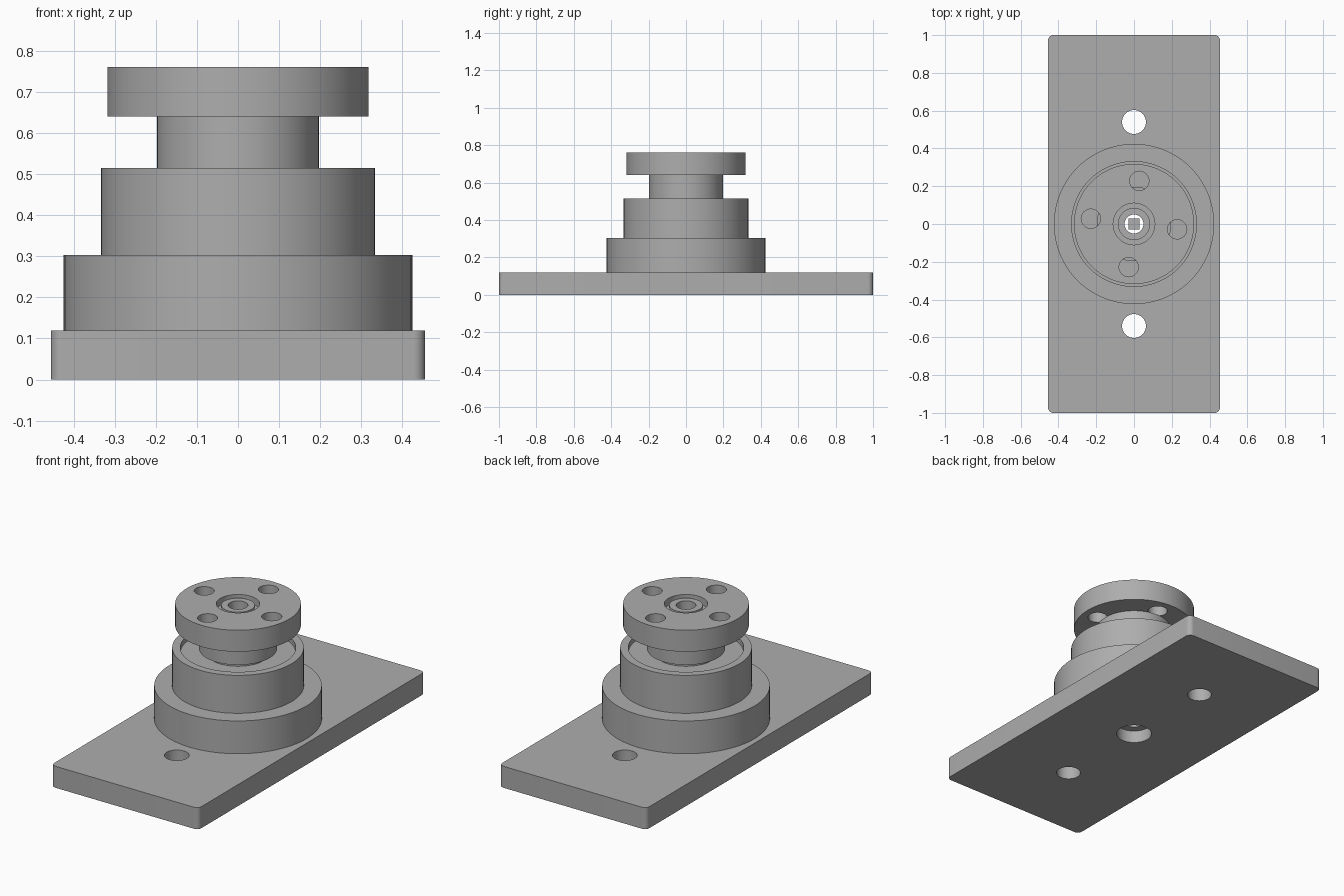
import bpy, bmesh, math

cube = bpy.data.objects.get("Cube")
if cube:
    bpy.data.objects.remove(cube)

metal = bpy.data.materials.new("machined grey")
metal.use_nodes = True
GREY = (0.42, 0.42, 0.42, 1)
metal.diffuse_color = GREY
metal.node_tree.nodes["Principled BSDF"].inputs["Base Color"].default_value = GREY
BORE = 0.05


def finish(name, bm):
    bmesh.ops.recalc_face_normals(bm, faces=bm.faces)
    mesh = bpy.data.meshes.new(name)
    bm.to_mesh(mesh)
    bm.free()
    mesh.materials.append(metal)
    obj = bpy.data.objects.new(name, mesh)
    bpy.context.collection.objects.link(obj)
    return obj


def lathe(name, profile, steps=96):
    """Spin a closed (radius, height) outline around z."""
    bm = bmesh.new()
    verts = [bm.verts.new((r, 0, z)) for r, z in profile]
    edges = [bm.edges.new((v, verts[i - 1])) for i, v in enumerate(verts)]
    bmesh.ops.spin(bm, geom=verts + edges, cent=(0, 0, 0), axis=(0, 0, 1),
                   angle=math.tau, steps=steps, use_duplicate=False)
    bmesh.ops.remove_doubles(bm, verts=bm.verts, dist=1e-5)
    return finish(name, bm)


def tube(name, outer, inner, bottom, top):
    return lathe(name, [(inner, bottom), (outer, bottom), (outer, top), (inner, top)])


def box(name, sx, sy, bottom, top):
    bm = bmesh.new()
    bmesh.ops.create_cube(bm, size=1)
    for v in bm.verts:
        v.co = (v.co.x * sx, v.co.y * sy, top if v.co.z > 0 else bottom)
    return finish(name, bm)


def drill(target, x, y, radius, bottom, top):
    """Cut a round hole into target and discard the cutter."""
    bm = bmesh.new()
    bmesh.ops.create_cone(bm, cap_ends=True, segments=48, radius1=radius,
                          radius2=radius, depth=top - bottom)
    bmesh.ops.translate(bm, verts=bm.verts, vec=(x, y, (top + bottom) / 2))
    cutter = finish("hole_cutter", bm)
    cutter.hide_render = True
    mod = target.modifiers.new("hole", "BOOLEAN")
    mod.operation, mod.solver, mod.object = "DIFFERENCE", "EXACT", cutter
    bpy.context.view_layer.objects.active = target
    bpy.ops.object.modifier_apply(modifier=mod.name)
    bpy.data.objects.remove(cutter)


# Base plate with rounded corners, mounting holes and a counterbore underneath
plate = box("base_plate", 0.91, 2.0, 0, 0.12)
bm = bmesh.new()
bm.from_mesh(plate.data)
corners = [e for e in bm.edges if abs(e.verts[0].co.z - e.verts[1].co.z) > 0.1]
bmesh.ops.bevel(bm, geom=corners, offset=0.028, segments=8, profile=0.5, affect="EDGES")
bm.to_mesh(plate.data)
bm.free()
for y in (-0.54, 0.54):
    drill(plate, 0, y, 0.063, -0.1, 0.3)
drill(plate, 0, 0, BORE, -0.1, 0.3)
drill(plate, 0, 0, 0.092, -0.1, 0.07)

# Stepped housing with a shallow bearing recess
collar = tube("lower_collar", 0.424, BORE, 0.12, 0.303)
housing = lathe("bearing_housing", [(BORE, 0.303), (0.333, 0.303), (0.333, 0.515),
                                    (0.292, 0.515), (0.292, 0.485), (BORE, 0.485)])

# Rotating hub: shoulder, neck and drilled flange
neck = lathe("hub_neck", [(BORE, 0.485), (0.16, 0.485), (0.16, 0.51), (0.197, 0.51),
                          (0.197, 0.64), (BORE, 0.64)])
flange = lathe("top_flange", [(BORE, 0.64), (0.318, 0.64), (0.318, 0.76),
                              (0.11, 0.76), (0.11, 0.72), (BORE, 0.72)])
for i in range(4):
    a = math.radians(83 + 90 * i)
    drill(flange, 0.23 * math.cos(a), 0.23 * math.sin(a), 0.051, 0.6, 0.8)

# Hollow shaft end and the square drive inside the bore
shaft = tube("shaft_end", 0.085, BORE, 0.72, 0.752)
drive = box("square_drive", 0.06, 0.06, 0.3, 0.6)

# Smooth round walls while keeping machined edges sharp
for obj in (plate, collar, housing, neck, flange, shaft):
    bpy.ops.object.select_all(action="DESELECT")
    obj.select_set(True)
    bpy.context.view_layer.objects.active = obj
    bpy.ops.object.shade_smooth_by_angle(angle=math.radians(30))
